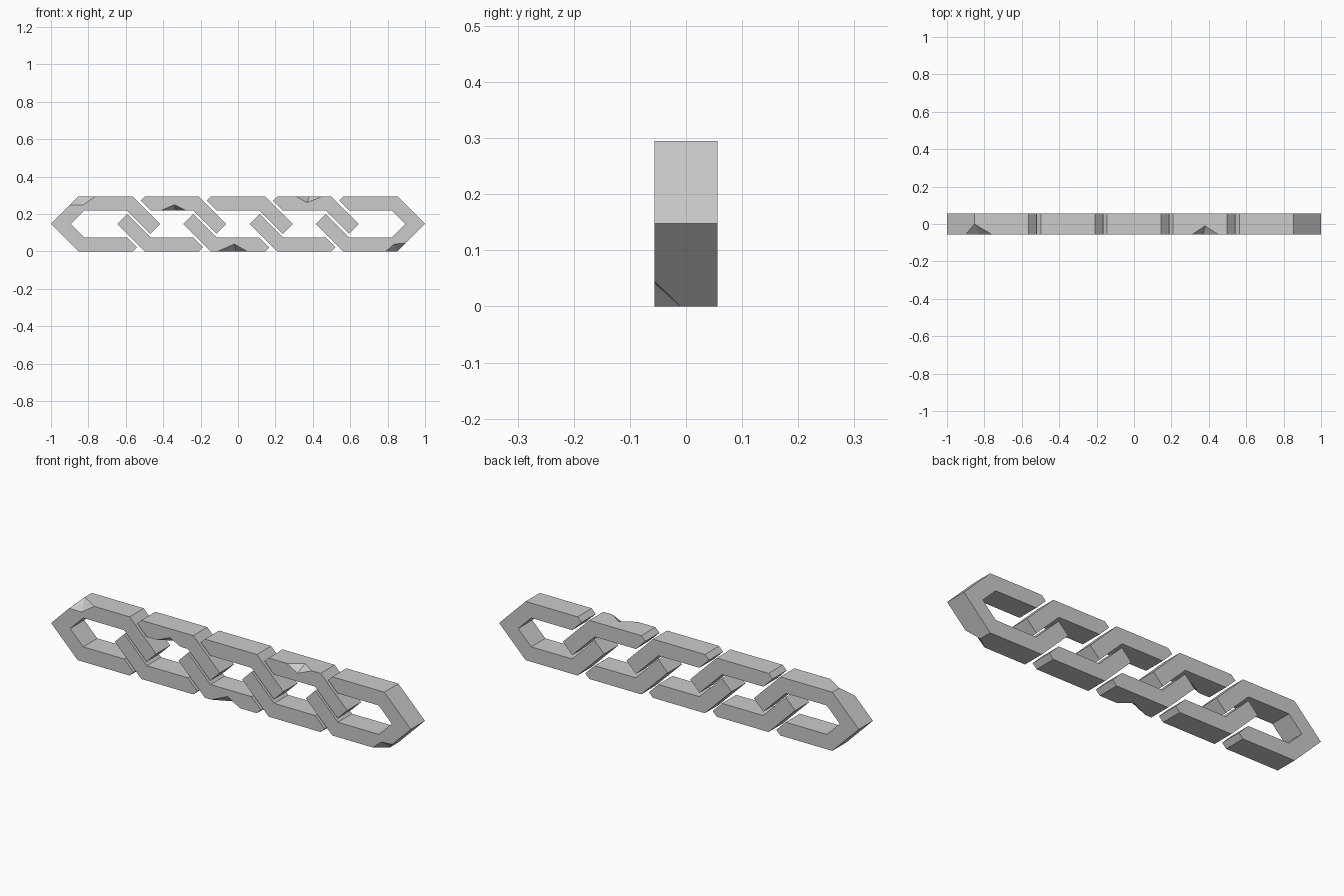
import bpy
import bmesh
from math import sqrt

if "Cube" in bpy.data.objects:
    bpy.data.objects.remove(bpy.data.objects["Cube"])

# Main sizes
PITCH = 0.354            # spacing of the links
W = 1 - 2 * PITCH        # half length of a link
H = 0.1475               # half height of a link
T = 0.075                # bar thickness
S = T * sqrt(2)          # bar thickness measured along x on the slanted bars
D = 0.056                # half depth
CUT = W - PITCH + 0.02   # line where a bar stops to let its neighbour pass

stone = bpy.data.materials.new("stone_grey")
stone.use_nodes = True
GREY = (0.6, 0.6, 0.6, 1)
stone.diffuse_color = GREY
stone.node_tree.nodes["Principled BSDF"].inputs["Base Color"].default_value = GREY


def finish(name, bm):
    bmesh.ops.recalc_face_normals(bm, faces=bm.faces)
    mesh = bpy.data.meshes.new(name)
    bm.to_mesh(mesh)
    bm.free()
    mesh.materials.append(stone)
    obj = bpy.data.objects.new(name, mesh)
    bpy.context.collection.objects.link(obj)
    return obj


def extrude_profiles(name, profiles, cx):
    bm = bmesh.new()
    for profile in profiles:
        face = bm.faces.new([bm.verts.new((cx + u, -D, H + v)) for u, v in profile])
        moved = bmesh.ops.extrude_face_region(bm, geom=[face], use_keep_orig=True)["geom"]
        bmesh.ops.translate(bm, vec=(0, 2 * D, 0),
                            verts=[g for g in moved if isinstance(g, bmesh.types.BMVert)])
    return finish(name, bm)


def turned(points):
    return [(-u, -v) for u, v in points]


# Hooked bar: cut end, straight run, slanted end
inner_z = H - T
inner_x = W - S - inner_z
hook = [((CUT - W) / 2, (CUT + W) / 2), (H - W, H), (W - H, H), (W, 0),
        (W - S / 2, -S / 2), (inner_x, inner_z), (CUT - inner_z, inner_z)]

# End link: hooked bar and cut bar joined by a pointed end
end = hook[2:6] + [(-inner_x, inner_z), (S - W, 0), (-inner_x, -inner_z)]
end += turned([hook[6], hook[0], hook[1]]) + [(H - W, -H), (-W, 0), (H - W, H)]

links = []
for i in range(5):
    profiles = [hook, turned(hook)]
    if i == 0:
        profiles = [end]
    elif i == 4:
        profiles = [turned(end)]
    links.append(extrude_profiles(f"link_{i + 1}", profiles, (i - 2) * PITCH))


def chip(link, points):
    """Break a small wedge off an edge of a link."""
    bm = bmesh.new()
    for p in points:
        bm.verts.new(p)
    bmesh.ops.convex_hull(bm, input=bm.verts)
    cutter = finish("chip_cutter", bm)
    cutter.hide_render = True
    cutter.hide_set(True)
    mod = link.modifiers.new("chip", "BOOLEAN")
    mod.operation = "DIFFERENCE"
    mod.solver = "EXACT"
    mod.object = cutter


def edge_chip(link, x0, x1, xm, z, depth, side=-1):
    """Chip on a straight edge at height z; depth is signed into the bar."""
    chip(link, [(x0, side * D, z), (x1, side * D, z), (xm, side * D, z + depth),
                (xm + 0.01, side * 0.01, z), (xm, side * 0.1, z - depth)])


# Chips on straight edges
edge_chip(links[1], -0.41, -0.28, -0.34, 2 * H - T, 0.03)
edge_chip(links[2], -0.11, 0.05, -0.02, 0, 0.04)
edge_chip(links[3], 0.31, 0.45, 0.37, 2 * H, -0.034)

# Chips on the outer corners of the end links
chip(links[0], [(-0.9, -D, 0.248), (-0.76, -D, 2 * H), (-0.83, -D, 0.248),
                (H - 1, 0, 2 * H), (-0.87, -0.1, 0.34)])
chip(links[4], [(0.79, -D, 0), (0.8975, -D, 0.045), (0.835, -D, 0.04),
                (1 - H, -0.01, 0), (0.87, -0.1, -0.045)])
